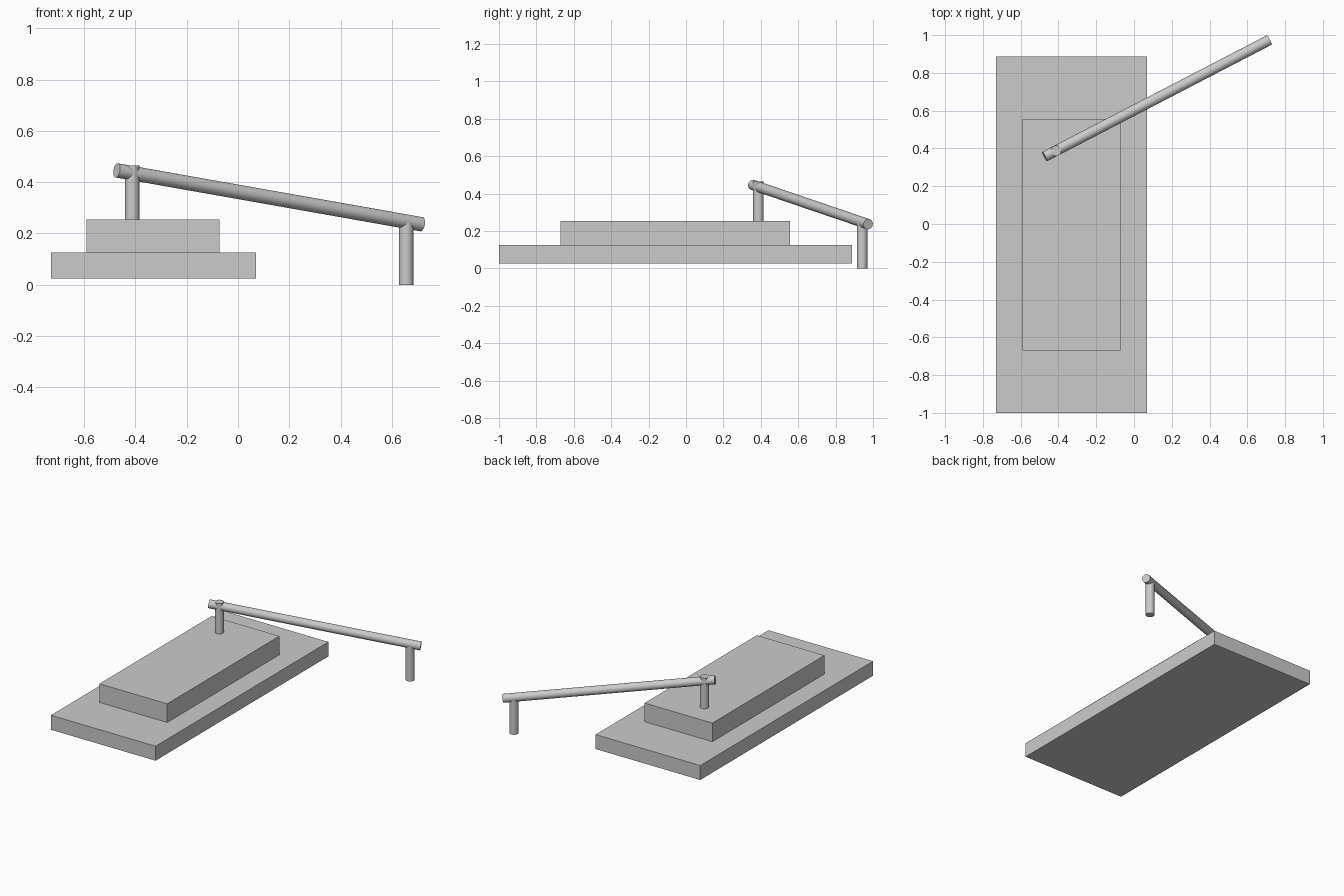
import bpy
from mathutils import Vector

if "Cube" in bpy.data.objects:
    bpy.data.objects.remove(bpy.data.objects["Cube"])

RADIUS = 0.028


def box(name, lo, hi):
    lo, hi = Vector(lo), Vector(hi)
    bpy.ops.mesh.primitive_cube_add(size=1, location=(lo + hi) / 2)
    ob = bpy.context.object
    ob.name = name
    ob.scale = hi - lo
    bpy.ops.object.transform_apply(location=False, rotation=False, scale=True)
    return ob


def rod(name, a, b):
    a, b = Vector(a), Vector(b)
    d = b - a
    bpy.ops.mesh.primitive_cylinder_add(
        vertices=32, radius=RADIUS, depth=d.length, location=(a + b) / 2,
        rotation=d.to_track_quat('Z', 'Y').to_euler())
    ob = bpy.context.object
    ob.name = name
    bpy.ops.object.shade_smooth_by_angle()
    return ob


# Two stacked steps
box("lower_step", (-0.73, -1.0, 0.025), (0.07, 0.887, 0.125))
box("upper_step", (-0.59, -0.67, 0.125), (-0.072, 0.555, 0.254))

# Handrail posts
rod("upper_post", (-0.413, 0.387, 0.254), (-0.413, 0.387, 0.465))
rod("lower_post", (0.656, 0.942, 0.0), (0.656, 0.942, 0.243))

# Sloping handrail across both posts
rod("handrail", (-0.473, 0.357, 0.446), (0.716, 0.974, 0.236))
